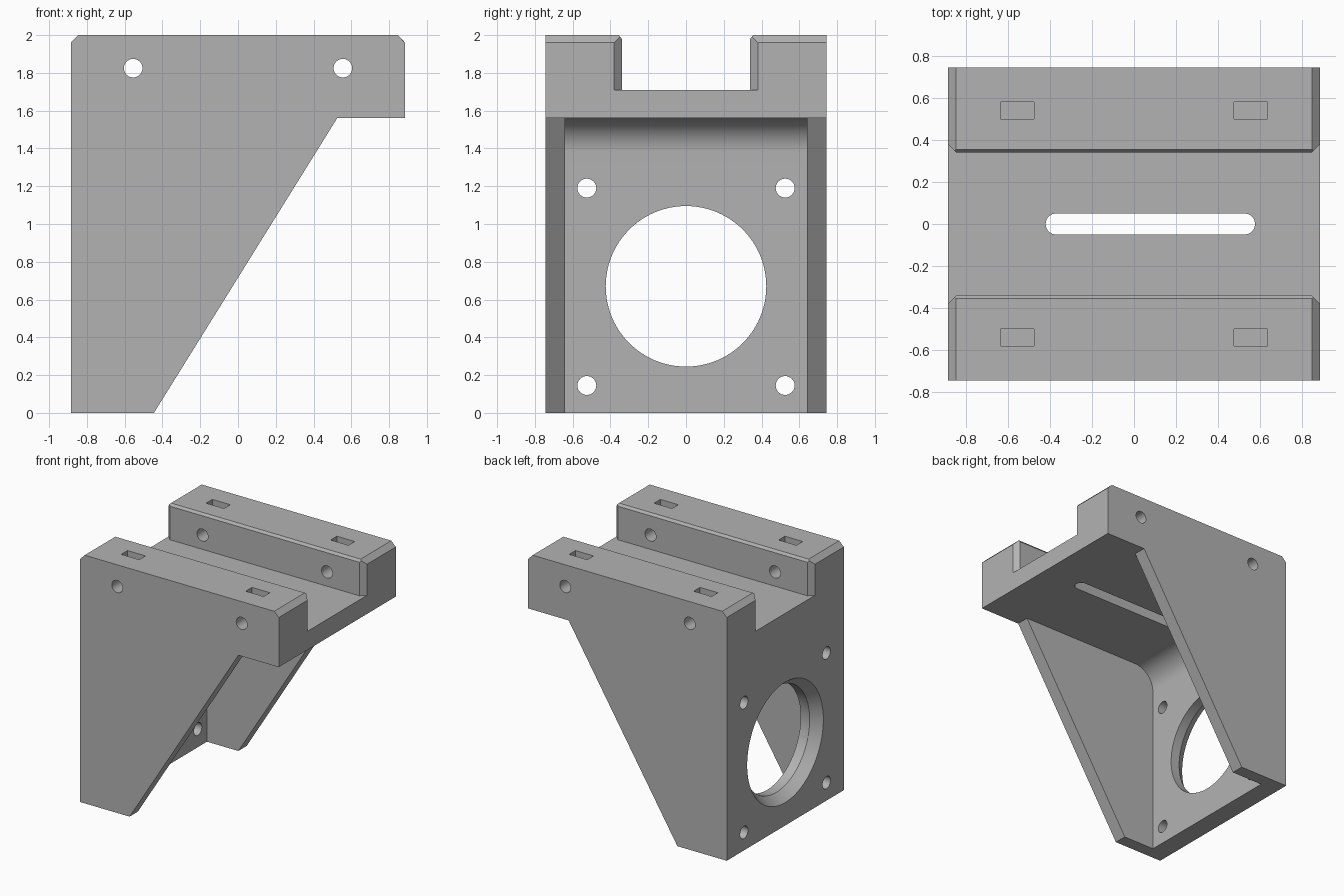
import bpy
import bmesh
import math
from mathutils import Matrix, Vector

if "Cube" in bpy.data.objects:
    bpy.data.objects.remove(bpy.data.objects["Cube"], do_unlink=True)

# Main dimensions
HX, HY, TOP = 0.885, 0.745, 2.0
UNDER, FLOOR = 1.56, 1.71          # top plate: underside and channel floor
INNER_Y, PLATE_X = 0.64, -0.725    # side wall and back plate inner faces
HOLE_X = 0.555

grey = bpy.data.materials.new("plain grey")
grey.use_nodes = True
grey.diffuse_color = (0.45, 0.45, 0.45, 1)
grey.node_tree.nodes["Principled BSDF"].inputs["Base Color"].default_value = (0.45, 0.45, 0.45, 1)


def finish(bm, name):
    bmesh.ops.recalc_face_normals(bm, faces=bm.faces)
    mesh = bpy.data.meshes.new(name)
    bm.to_mesh(mesh)
    bm.free()
    mesh.materials.append(grey)
    obj = bpy.data.objects.new(name, mesh)
    bpy.context.collection.objects.link(obj)
    return obj


def prism(name, outline, axis, lo, hi):
    """Extrude a 2D outline along x, y or z."""
    place = {"x": lambda a, b: (lo, a, b),
             "y": lambda a, b: (a, lo, b),
             "z": lambda a, b: (a, b, lo)}[axis]
    bm = bmesh.new()
    face = bm.faces.new([bm.verts.new(place(a, b)) for a, b in outline])
    moved = bmesh.ops.extrude_face_region(bm, geom=[face])["geom"]
    step = Vector([hi - lo if axis == c else 0 for c in "xyz"])
    bmesh.ops.translate(bm, vec=step, verts=[v for v in moved if isinstance(v, bmesh.types.BMVert)])
    return finish(bm, name)


def cone(name, centre, axis, r1, r2, depth, segments=48):
    turn = Matrix.Rotation(math.pi / 2, 4, "Y" if axis == "x" else "X")
    bm = bmesh.new()
    bmesh.ops.create_cone(bm, cap_ends=True, segments=segments, radius1=r1, radius2=r2,
                          depth=depth, matrix=Matrix.Translation(centre) @ turn)
    return finish(bm, name)


def arc(cx, cy, r, start, end, steps=16):
    angles = [math.radians(start + (end - start) * i / steps) for i in range(steps + 1)]
    return [(cx + r * math.cos(a), cy + r * math.sin(a)) for a in angles]


def rect(x0, x1, y0, y1):
    return [(x0, y0), (x1, y0), (x1, y1), (x0, y1)]


# Solid bracket silhouette with bevelled top ends
bracket = prism("motor_bracket", [
    (-HX, 0), (-0.445, 0), (0.525, UNDER), (HX, UNDER),
    (HX, 1.96), (0.845, TOP), (-0.845, TOP), (-HX, 1.96)], "y", -HY, HY)

cutters = []

# Cavity between the side walls, filleted under the top plate
R = 0.18
cutters.append(prism("cavity", [(1.2, -0.2), (1.2, UNDER)]
                     + arc(PLATE_X + R, UNDER - R, R, 90, 180)
                     + [(PLATE_X, -0.2)], "y", -INNER_Y, INNER_Y))

# Channel along the top, flared at both ends
W, B = 0.34, 0.04
cutters.append(prism("channel", [
    (-HX - B, -W - 2 * B), (-HX + B, -W), (HX - B, -W), (HX + B, -W - 2 * B),
    (HX + B, W + 2 * B), (HX - B, W), (-HX + B, W), (-HX - B, W + 2 * B)],
    "z", FLOOR, 2.2))

# Fine bevels on the upper channel edges
cutters.append(prism("channel_bevel", [
    (-W + 0.015, 1.96), (W - 0.015, 1.96), (W + 0.03, 2.02), (-W - 0.03, 2.02)],
    "x", -1, 1))

# Long rounded slot in the channel floor
cutters.append(prism("slot", arc(0.525, 0, 0.05, -90, 90) + arc(-0.37, 0, 0.05, 90, 270),
                     "z", 1.4, 1.9))

# Cross holes and nut pockets
for x in (-HOLE_X, HOLE_X):
    cutters.append(cone("cross_hole", (x, 0, 1.825), "y", 0.049, 0.049, 2))
    for y in (-0.54, 0.54):
        cutters.append(prism("nut_pocket", rect(x - 0.08, x + 0.08, y - 0.04, y + 0.04),
                             "z", 1.74, 2.2))

# Motor opening with a countersunk back, and its four screw holes
cutters.append(cone("motor_opening", (-0.8, 0, 0.67), "x", 0.425, 0.425, 0.5, 96))
cutters.append(cone("motor_countersink", (-0.845, 0, 0.67), "x", 0.5, 0.41, 0.12, 96))
for y in (-0.525, 0.525):
    for z in (0.145, 1.19):
        cutters.append(cone("screw_hole", (-0.8, y, z), "x", 0.05, 0.05, 0.5))

# Apply the cuts and remove the helpers
bpy.ops.object.select_all(action="DESELECT")
bpy.context.view_layer.objects.active = bracket
bracket.select_set(True)
for cutter in cutters:
    cutter.hide_render = True
    cut = bracket.modifiers.new(cutter.name, "BOOLEAN")
    cut.operation = "DIFFERENCE"
    cut.solver = "EXACT"
    cut.object = cutter
    bpy.ops.object.modifier_apply(modifier=cut.name)
    bpy.data.objects.remove(cutter, do_unlink=True)

bpy.ops.object.shade_smooth_by_angle(angle=math.radians(25))
